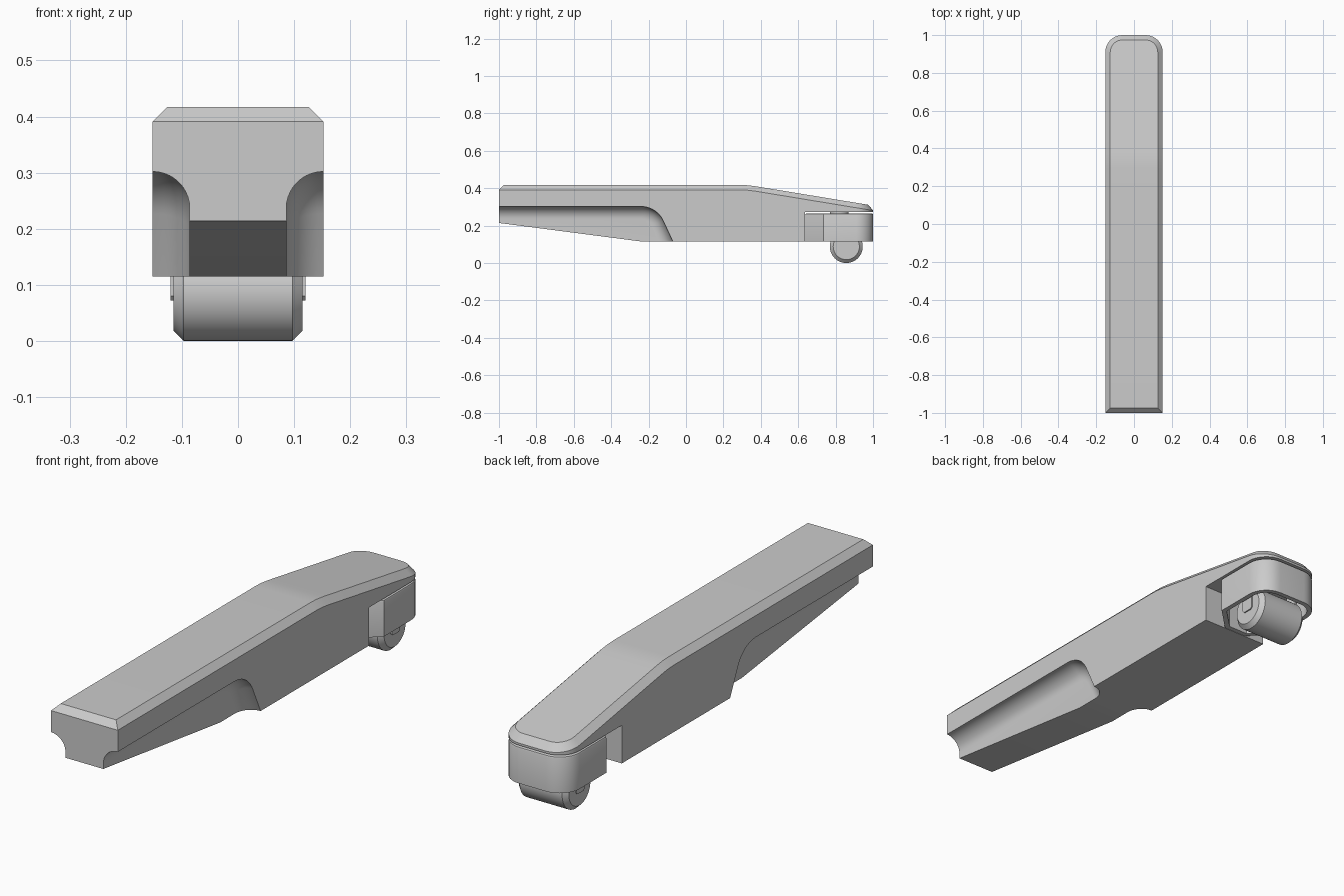
import bpy, bmesh, math
from mathutils import Vector

if "Cube" in bpy.data.objects:
    bpy.data.objects.remove(bpy.data.objects["Cube"])

grey = bpy.data.materials.new("light_grey")
grey.diffuse_color = (0.6, 0.6, 0.6, 1)
grey.use_nodes = True
grey.node_tree.nodes["Principled BSDF"].inputs["Base Color"].default_value = grey.diffuse_color


def finish(bm, name, smooth=True):
    bmesh.ops.recalc_face_normals(bm, faces=bm.faces)
    mesh = bpy.data.meshes.new(name)
    bm.to_mesh(mesh)
    bm.free()
    ob = bpy.data.objects.new(name, mesh)
    bpy.context.collection.objects.link(ob)
    mesh.materials.append(grey)
    return ob


def smooth(ob):
    bpy.ops.object.select_all(action='DESELECT')
    ob.select_set(True)
    bpy.context.view_layer.objects.active = ob
    bpy.ops.object.shade_smooth_by_angle(angle=math.radians(25))


def prism(points, shift):
    """Extrude a closed outline of 3D points along a vector."""
    bm = bmesh.new()
    f = bm.faces.new([bm.verts.new(p) for p in points])
    ex = bmesh.ops.extrude_face_region(bm, geom=[f])
    bmesh.ops.translate(bm, vec=shift, verts=[v for v in ex['geom'] if isinstance(v, bmesh.types.BMVert)])
    bmesh.ops.recalc_face_normals(bm, faces=bm.faces)
    bm.normal_update()
    return bm


def bevel(bm, edges, offset, segments=1):
    bmesh.ops.bevel(bm, geom=edges, offset=offset, segments=segments, profile=0.5,
                    affect='EDGES', clamp_overlap=True)
    bm.normal_update()


def round_back_corners(bm):
    edges = [e for e in bm.edges
             if all(v.co.y > 0.995 for v in e.verts)
             and abs(e.verts[0].co.x - e.verts[1].co.x) < 1e-4
             and abs(e.verts[0].co.z - e.verts[1].co.z) > 0.02]
    bevel(bm, edges, 0.09, 8)


def top_rim(bm):
    return [e for e in bm.edges if len(e.link_faces) == 2
            and sum(f.normal.z > 0.6 for f in e.link_faces) == 1
            and min(f.normal.z for f in e.link_faces) > -0.2
            and min(v.co.z for v in e.verts) > 0.25]


# Leg body: side profile, rounded at the back, chamfered around the top
W = 0.152
profile = [(-1, 0.214), (-0.24, 0.115), (0.635, 0.115), (0.635, 0.272), (1, 0.272), (1, 0.307),
           (0.41, 0.404), (0.37, 0.4105), (0.33, 0.4155), (0.29, 0.417), (-1, 0.417)]
bm = prism([(-W, y, z) for y, z in profile], (2 * W, 0, 0))
round_back_corners(bm)
bevel(bm, top_rim(bm), 0.026)
body = finish(bm, "leg_body")


# Groove cutters: half-round section swept along the lower sides, bending down
def groove_cutter(side):
    r, a_end = 0.066, math.radians(25)
    layers = [(0.25, 0.0)]
    for i in range(11):
        t = math.pi / 2 * i / 10
        layers.append((W - r * math.sin(t), r * (1 - math.cos(t))))
    bm = bmesh.new()
    rings = []
    for x, d in layers:
        R = 0.13 - d
        pts = [(-1.2, 0), (-1.2, 0.172 + R)]
        for i in range(13):
            a = math.pi / 2 + (a_end - math.pi / 2) * i / 12
            pts.append((-0.24 + R * math.cos(a), 0.172 + R * math.sin(a)))
        y, z = pts[-1]
        pts.append((y + z * math.tan(a_end), 0))
        rings.append([bm.verts.new((side * x, y, z)) for y, z in pts])
    n = len(rings[0])
    for A, B in zip(rings, rings[1:]):
        for i in range(n):
            bm.faces.new((A[i], A[(i + 1) % n], B[(i + 1) % n], B[i]))
    bm.faces.new(rings[0])
    bm.faces.new(rings[-1])
    ob = finish(bm, "groove_cutter")
    ob.hide_render = True
    return ob


for side in (-1, 1):
    cutter = groove_cutter(side)
    mod = body.modifiers.new("groove", 'BOOLEAN')
    mod.operation, mod.solver, mod.object = 'DIFFERENCE', 'EXACT', cutter
    bpy.context.view_layer.objects.active = body
    bpy.ops.object.modifier_apply(modifier=mod.name)
    bpy.data.objects.remove(cutter)
smooth(body)

# Caster cover: hollow cup with chamfered front and rounded back corners
plan = [(-0.052, 0.637), (0.052, 0.637), (W, 0.735), (W, 1), (-W, 1), (-W, 0.735)]
bm = prism([(x, y, 0.115) for x, y in plan], (0, 0, 0.15))
round_back_corners(bm)
bevel(bm, top_rim(bm), 0.008, 2)
under = [f for f in bm.faces if f.normal.z < -0.9]
bmesh.ops.inset_region(bm, faces=under, thickness=0.02, use_even_offset=True)
ex = bmesh.ops.extrude_face_region(bm, geom=under)
bmesh.ops.translate(bm, vec=(0, 0, 0.125), verts=[v for v in ex['geom'] if isinstance(v, bmesh.types.BMVert)])
bmesh.ops.delete(bm, geom=[f for f in under if f.is_valid], context='FACES_ONLY')
smooth(finish(bm, "caster_cover"))


# Caster wheel with chamfered rims, and the swivel stem above the cover
def cylinder(name, radius, depth, loc, axis, chamfer=0):
    bm = bmesh.new()
    bmesh.ops.create_cone(bm, cap_ends=True, segments=48, radius1=radius, radius2=radius, depth=depth)
    bm.normal_update()
    if chamfer:
        bevel(bm, [e for e in bm.edges if abs(e.verts[0].co.z - e.verts[1].co.z) < 1e-5], chamfer)
    q = Vector((0, 0, 1)).rotation_difference(Vector(axis))
    for v in bm.verts:
        v.co = q @ v.co + Vector(loc)
    smooth(finish(bm, name))


cylinder("caster_wheel", 0.088, 0.23, (0, 0.857, 0.088), (1, 0, 0), 0.018)
cylinder("swivel_stem", 0.05, 0.03, (0, 0.82, 0.267), (0, 0, 1))

# Fork tabs holding the wheel on both sides
for side in (-1, 1):
    x = side * 0.112
    pts = [(x, 0.83, 0.25), (x, 0.83, 0.08), (x, 0.838, 0.072),
           (x, 0.877, 0.072), (x, 0.885, 0.08), (x, 0.885, 0.25)]
    finish(prism(pts, (side * 0.008, 0, 0)), "fork_tab")
